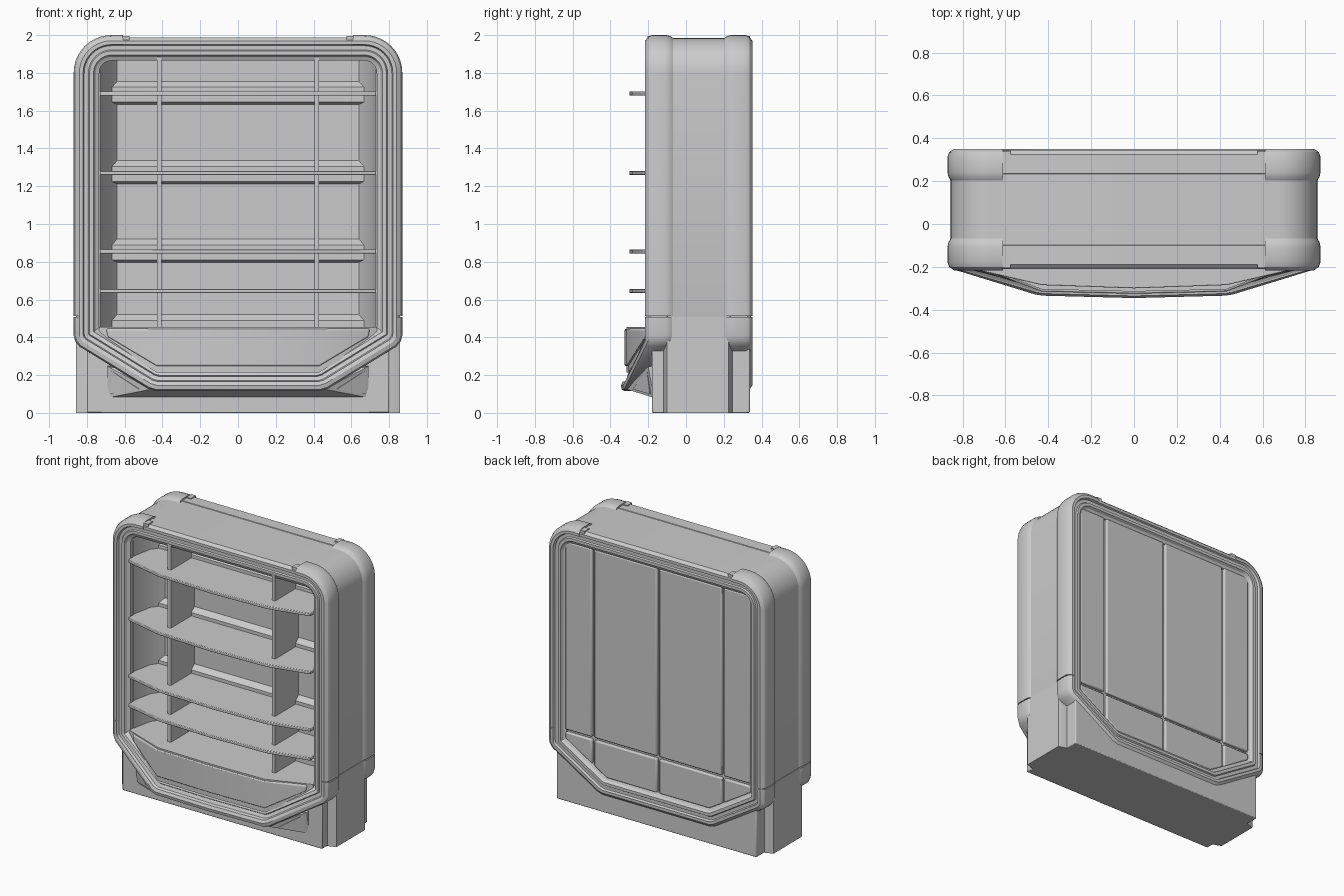
import bpy, bmesh, math

if "Cube" in bpy.data.objects:
    bpy.data.objects.remove(bpy.data.objects["Cube"])

FRONT, BACK = 0, 1


def finish(name, bm, bevel=0.0, mirror=False):
    bmesh.ops.recalc_face_normals(bm, faces=bm.faces[:])
    me = bpy.data.meshes.new(name)
    bm.to_mesh(me)
    bm.free()
    ob = bpy.data.objects.new(name, me)
    bpy.context.collection.objects.link(ob)
    bpy.ops.object.select_all(action='DESELECT')
    ob.select_set(True)
    bpy.context.view_layer.objects.active = ob
    bpy.ops.object.shade_smooth_by_angle(angle=math.radians(28))
    if mirror:
        ob.modifiers.new("Mirror", 'MIRROR')
    if bevel:
        m = ob.modifiers.new("Bevel", 'BEVEL')
        m.width, m.segments, m.limit_method = bevel, 2, 'ANGLE'
    return ob


def prism(name, pts, lo, hi, axis, **kw):
    """Extrude a 2D outline along an axis (0=x: pts are yz, 1=y: xz, 2=z: xy)."""
    def place(p, h):
        v = list(p)
        v.insert(axis, h)
        return v
    bm = bmesh.new()
    a = [bm.verts.new(place(p, lo)) for p in pts]
    b = [bm.verts.new(place(p, hi)) for p in pts]
    bm.faces.new(a)
    bm.faces.new(b)
    n = len(pts)
    for i in range(n):
        bm.faces.new((a[i], a[(i + 1) % n], b[(i + 1) % n], b[i]))
    return finish(name, bm, **kw)


def box(name, x, y, z, **kw):
    return prism(name, [(x[0], y[0]), (x[1], y[0]), (x[1], y[1]), (x[0], y[1])],
                 z[0], z[1], 2, **kw)


def hull(name, pts, sym=True, **kw):
    bm = bmesh.new()
    allp = set(pts) | ({(-x, y, z) for x, y, z in pts} if sym else set())
    for p in sorted(allp):
        bm.verts.new(p)
    bmesh.ops.convex_hull(bm, input=bm.verts[:])
    bmesh.ops.dissolve_limit(bm, angle_limit=0.01, verts=bm.verts[:], edges=bm.edges[:])
    return finish(name, bm, **kw)


def flare(x, z):
    """Forward lean of the lower front frame."""
    y = -0.5 * max(0.0, 0.38 - z)
    if z < 0.3:
        y -= 0.012 * max(0.0, 1 - abs(x) / 0.455)
    return y


def sweep(name, path, profile, side, closed, lean=True, **kw):
    """Sweep (inset, y) profile along a clockwise xz path with mitred corners."""
    n = len(path)
    norms = []
    for i in range(n):
        (x0, z0), (x1, z1) = path[i], path[(i + 1) % n]
        l = math.hypot(x1 - x0, z1 - z0)
        norms.append(((z1 - z0) / l, -(x1 - x0) / l))
    bm = bmesh.new()
    rings = []
    for i, (x, z) in enumerate(path):
        a, b = norms[i - 1], norms[i]
        if not closed and i == 0:
            a = b
        if not closed and i == n - 1:
            b = a
        k = 1 + a[0] * b[0] + a[1] * b[1]
        mx, mz = (a[0] + b[0]) / k, (a[1] + b[1]) / k
        ring = []
        for d, y in profile:
            px, pz = x + mx * d, z + mz * d
            py = 0.135 - y if side == BACK else y + (flare(px, pz) if lean else 0)
            ring.append(bm.verts.new((px, py, pz)))
        rings.append(ring)
    m = len(profile)
    for i in range(n if closed else n - 1):
        r, s = rings[i], rings[(i + 1) % n]
        for j in range(m):
            bm.faces.new((r[j], r[(j + 1) % m], s[(j + 1) % m], s[j]))
    if not closed:
        bm.faces.new(rings[0])
        bm.faces.new(rings[-1])
    return finish(name, bm, **kw)


# Outline of the cabinet: rounded top, chamfered bottom corners
R = 0.2
corner = [(0.87 - R + R * math.sin(t), 2 - R + R * math.cos(t))
          for t in [math.pi / 2 * i / 10 for i in range(11)]]
chin = [(0.87, 0.41), (0.862, 0.38), (0.84, 0.352), (0.475, 0.128), (0.43, 0.115), (0, 0.115)]
flip = lambda pts: [(-x, z) for x, z in reversed(pts)]
outline = corner + chin + flip(chin[:-1]) + flip(corner)
lower = [(0.87, 0.507)] + chin + flip(chin[:-1]) + [(-0.87, 0.507)]
upper = [(0.61, 2.0)] + corner + [(0.87, 0.514)]

frame_prof = [(.012, -.10), (.012, -.19), (.03, -.21), (.05, -.21), (.056, -.198), (.078, -.198),
              (.084, -.208), (.105, -.208), (.115, -.19), (.135, -.18), (.135, -.08), (.05, -.08)]
sleeve_prof = [(.018, -.065), (.005, -.083), (0, -.105), (0, -.18), (.008, -.2), (.03, -.216),
               (.05, -.216), (.05, -.19), (.03, -.07)]

# Front and back frames with corner sleeves
for side, tag in ((FRONT, "front"), (BACK, "back")):
    sweep(tag + "_frame", outline, frame_prof, side, True)
    sweep(tag + "_upper_sleeve", upper, sleeve_prof, side, False, mirror=True)
    sweep(tag + "_lower_sleeve", lower, sleeve_prof, side, False)
    y = (-.205, -.15) if side == FRONT else (.285, .34)
    box(tag + "_top_clip", (.575, .612), y, (1.97, 1.994), mirror=True)

# Outer shell between the frames
sweep("body_shell", outline, [(.016, -.15), (.016, .29), (.13, .29), (.13, -.15)],
      FRONT, True, lean=False)

# Solid rear wall and tapered interior sides
prism("rear_wall", [(-.76, .42), (-.43, .22), (.43, .22), (.76, .42), (.76, 1.9), (-.76, 1.9)],
      .08, .30, 1)
prism("interior_side", [(.75, -.15), (.73, -.15), (.70, 0), (.64, .08), (.75, .08)],
      .44, 1.9, 2, mirror=True)

# Shelves, each main one with a sloped rail behind it
shelf = [(-.73, .08), (-.73, -.215), (-.43, -.285), (0, -.3),
         (.43, -.285), (.73, -.215), (.73, .08)]
for i, z in enumerate((1.69, 1.27, .855, .645)):
    prism(f"shelf_{i + 1}", shelf, z - .011, z + .011, 2, bevel=.004)
for i, z in enumerate((1.69, 1.27, .855, .455)):
    prism(f"rear_rail_{i + 1}", [(.085, z + .07), (.045, z + .035), (.045, z - .045), (.085, z - .06)],
          -.70, .70, 0)

# Vertical dividers
box("divider", (.405, .43), (-.19, .085), (.45, 1.89), mirror=True)

# Lower front bin with raised panel
hull("front_bin", [(.735, .05, .455), (.735, -.19, .455), (.43, -.305, .455), (0, -.315, .455),
                   (.735, .05, .39), (.735, -.19, .39), (.43, -.305, .215), (0, -.315, .215),
                   (.43, .05, .215)])
hull("bin_panel", [(.70, -.2, .45), (.69, -.217, .44), (.43, -.315, .444), (0, -.325, .444),
                   (.69, -.217, .405), (.43, -.315, .25), (0, -.325, .25),
                   (.69, -.18, .40), (.43, -.26, .24)], bevel=.006)

# Raised back panels, divided by seams
cells = {"upper_inner": [(.01, .51), (.51, .51), (.51, 1.87), (.01, 1.87)],
         "upper_outer": [(.53, .51), (.742, .51), (.742, 1.85), (.72, 1.87), (.53, 1.87)],
         "lower_inner": [(.01, .245), (.41, .245), (.51, .305), (.51, .49), (.01, .49)],
         "lower_outer": [(.53, .317), (.742, .447), (.742, .49), (.53, .49)]}
for tag, pts in cells.items():
    prism("back_panel_" + tag, pts, .29, .322, 1, bevel=.008, mirror=True)

# Base: core, side columns, front and rear skirts
box("base_core", (-.79, .79), (-.12, .29), (0, .44))
prism("base_column", [(.74, -.12), (.80, -.12), (.858, -.10), (.858, .225), (.80, .245), (.74, .245)],
      0, .508, 2, mirror=True)
skirt = [(-.8, 0), (.8, 0), (.8, .36), (.46, .14), (-.46, .14), (-.8, .36)]
prism("front_skirt", skirt, -.18, -.1, 1, bevel=.006)
prism("rear_skirt", skirt, .2, .338, 1, bevel=.006)

# Wedge carrying the leaning lower frame, with triangular side plates
hull("chin_wedge", [(.69, -.17, .08), (.69, -.17, .25), (.69, -.2, .245), (.46, -.315, .125),
                    (.46, -.28, .2), (.46, -.17, .08)])
for s in (1, -1):
    tri = [(.67, -.187, .10), (.52, -.279, .126), (.67, -.203, .225)]
    hull("chin_plate", [(s * (x + o), y - o, z - o * .3) for x, y, z in tri for o in (-.008, .004)],
         sym=False)
